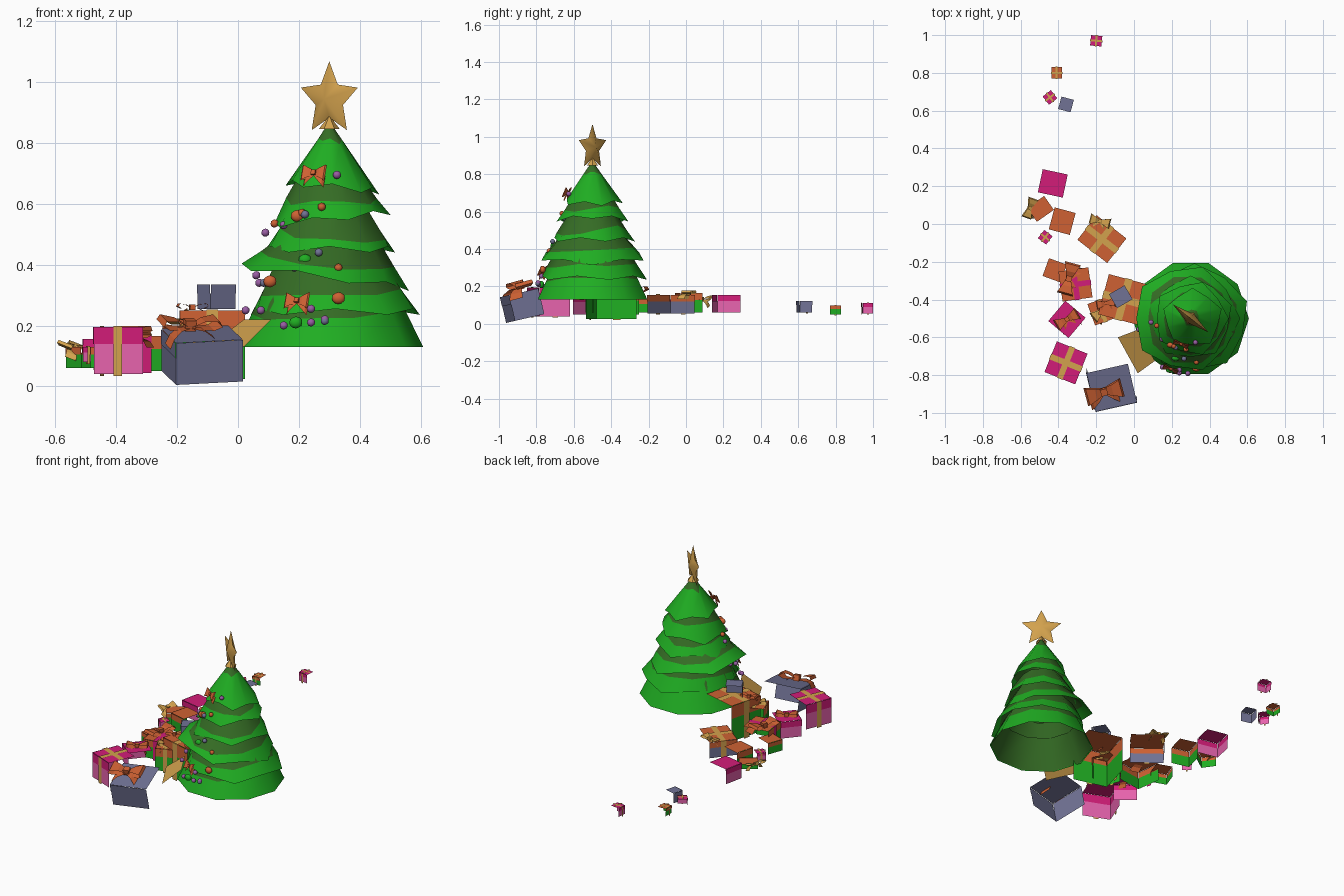
import bpy, bmesh, math, random
from mathutils import Matrix, Vector

if "Cube" in bpy.data.objects:
    bpy.data.objects.remove(bpy.data.objects["Cube"])
random.seed(4)

COL = {
    'dark_green': (.035, .15, .018), 'bright_green': (.014, .42, .016), 'gold': (.65, .36, .075),
    'orange': (.62, .12, .033), 'slate': (.165, .17, .30), 'magenta': (.65, .012, .19),
    'pink': (.80, .125, .42), 'purple': (.32, .11, .37)}
NAMES = list(COL)
MATS = []
for n, c in COL.items():
    m = bpy.data.materials.new(n)
    m.diffuse_color = (*c, 1)
    m.use_nodes = True
    m.node_tree.nodes["Principled BSDF"].inputs["Base Color"].default_value = m.diffuse_color
    MATS.append(m)


class Part:
    """Collects quads and polygons with a colour name, then makes one object."""
    def __init__(self):
        self.v, self.f, self.c = [], [], []

    def poly(self, pts, col):
        i = len(self.v)
        self.v += [tuple(p) for p in pts]
        self.f.append(range(i, i + len(pts)))
        self.c.append(NAMES.index(col))

    def make(self, name, matrix=Matrix(), smooth=False):
        me = bpy.data.meshes.new(name)
        me.from_pydata(self.v, [], [list(f) for f in self.f])
        used = sorted(set(self.c))
        for u in used:
            me.materials.append(MATS[u])
        for p, c in zip(me.polygons, self.c):
            p.material_index = used.index(c)
        if smooth:
            bm = bmesh.new()
            bm.from_mesh(me)
            bmesh.ops.remove_doubles(bm, verts=bm.verts, dist=1e-5)
            bm.to_mesh(me)
            bm.free()
            me.shade_smooth()
            me.set_sharp_from_angle(angle=math.radians(85))
        ob = bpy.data.objects.new(name, me)
        bpy.context.collection.objects.link(ob)
        ob.matrix_world = matrix
        return ob


# ---------- tree: tilted, ragged skirts ----------
TX, TY = .30, -.50
N = 10
# bottom z, bottom radius, top z, top radius, x shift, tilt (left side up)
TIERS = [(.13, .308, .31, .22, 0, 0), (.245, .28, .40, .19, .02, .00),
         (.36, .275, .50, .15, -.025, .05), (.45, .215, .60, .12, 0, .0),
         (.55, .19, .72, .085, 0, -.03), (.655, .15, .865, .004, .01, .02)]
for ti, (zb, rb, zt, rt, dx, tilt) in enumerate(TIERS):
    part = Part()
    rings = []
    for level in range(3):
        ring = []
        for i in range(N):
            a = 2 * math.pi * (i + .5 * (ti % 2)) / N
            t = level / 2
            if level == 1:   # uneven edge of the bright rim, higher share of dark at the front
                front = max(0, math.cos(a + 1.1)) if ti in (2, 3, 4) else 0
                t = (.42 if ti == 0 else .30 if ti == 5 else .58) + .2 * front + random.uniform(-.1, .1)
            r = rt + (rb - rt) * t
            z = zt + (zb - zt) * t
            if level == 2 and ti:
                r += .012 * (-1) ** i
                z -= .010 * (-1) ** i
            x = r * math.cos(a)
            ring.append((TX + dx * t + x, TY + r * math.sin(a), z - tilt * x / max(rb, .1) * .7 * t))
        rings.append(ring)
    for k in range(2):
        for i in range(N):
            j = (i + 1) % N
            part.poly([rings[k + 1][i], rings[k + 1][j], rings[k][j], rings[k][i]],
                      'bright_green' if k else 'dark_green')
    part.make('tree_tier_%d' % (ti + 1), smooth=True)

# dark lining of the lowest skirt
lining = Part()
for i in range(N):
    a, b = 2 * math.pi * i / N, 2 * math.pi * (i + 1) / N
    ring = [(TX + r * math.cos(q), TY + r * math.sin(q), z)
            for r, z, q in ((.214, .308, a), (.214, .308, b), (.302, .131, b), (.302, .131, a))]
    lining.poly(ring, 'dark_green')
lining.make('skirt_lining', smooth=True)

# ---------- star with a small socket ----------
star = Part()
rim = [Vector((r * math.sin(k * math.pi / 5), 0, r * math.cos(k * math.pi / 5)))
       for k in range(10) for r in [(.125, .06)[k % 2]]]
for k in range(10):
    a, b = rim[k], rim[(k + 1) % 10]
    star.poly([(0, -.028, 0), b, a], 'gold')
    star.poly([(0, .028, 0), a, b], 'gold')
star.make('star', Matrix.Translation((TX, TY, .943)) @ Matrix.Rotation(math.radians(-38), 4, 'Z'), True)
sock = Part()
for k in range(6):
    a, b = k * math.pi / 3, (k + 1) * math.pi / 3
    sock.poly([(TX + .035 * math.cos(a), TY + .035 * math.sin(a), .845),
               (TX + .035 * math.cos(b), TY + .035 * math.sin(b), .845), (TX, TY, .89)], 'gold')
sock.make('star_socket')


# ---------- bows: two loops, two tails, a knot ----------
def bow(name, loc, s, col, rot=0, lean=0, w=.34, tall=.6):
    p = Part()
    w *= s
    for sx in (-1, 1):
        path = [(0, .1, .5), (.45, .5, .9), (.9, .6, 1.4), (1, .3, 1.5), (.75, .05, 1.2), (0, .02, .5)]
        tail = [(0, .08, .5), (.4, .06, .8), (.7, -.25, 1), (.85, -.75, 1.1)]
        for line, dy in ((path, 0), (tail, -.7)):
            for (x0, z0, w0), (x1, z1, w1) in zip(line, line[1:]):
                y0, y1, z0, z1 = dy * x0 * s, dy * x1 * s, z0 * tall, z1 * tall
                p.poly([(sx * x0 * s, y0 - w * w0, z0 * s), (sx * x1 * s, y1 - w * w1, z1 * s),
                        (sx * x1 * s, y1 + w * w1, z1 * s), (sx * x0 * s, y0 + w * w0, z0 * s)], col)
    k = .18 * s
    c = [Vector((x, y, z + k * .7)) for z in (-k, k) for x, y in ((-k, -k), (k, -k), (k, k), (-k, k))]
    for f in ((0, 1, 5, 4), (1, 2, 6, 5), (2, 3, 7, 6), (3, 0, 4, 7), (4, 5, 6, 7), (3, 2, 1, 0)):
        p.poly([c[i] for i in f], col)
    p.make(name, Matrix.Translation(loc) @ Matrix.Rotation(math.radians(rot), 4, 'Z')
           @ Matrix.Rotation(math.radians(lean), 4, 'X'))


# ---------- gifts: open at the bottom and at the far sides ----------
def gift(name, x, y, z0, z1, sx, sy, rot, lid, body, ribbon=None, tilt=0):
    p = Part()
    hx, hy, h = sx / 2, sy / 2, z1 - z0
    p.poly([(-hx, -hy, h), (hx, -hy, h), (hx, hy, h), (-hx, hy, h)], lid)
    w, e = .045 * (sx + sy), .003
    for k in range(4):
        a = k * math.pi / 2
        n = Vector((round(math.cos(a)), round(math.sin(a)), 0))
        t = Vector((-n.y, n.x, 0))
        d, q = (hx, hy) if k % 2 == 0 else (hy, hx)
        wa = a + math.radians(rot)
        if -.7 * math.cos(wa) - .72 * math.sin(wa) <= 0:
            continue
        up = Vector((0, 0, 1))
        for b0, b1, off, col in ((0, .64 * h, 0, body), (.64 * h, h, .002, lid)):
            o = n * (d + off)
            p.poly([o - t * q + up * b0, o + t * q + up * b0, o + t * q + up * b1, o - t * q + up * b1], col)
        if ribbon:
            o = n * (d + 2 * e)
            p.poly([o - t * w - up * .006, o + t * w - up * .006,
                    o + t * w + up * (h + e), o - t * w + up * (h + e)], ribbon)
    if ribbon:
        for ax, ay, zz in ((hx + e, w, h + e), (w, hy + e, h + e + .001)):
            p.poly([(-ax, -ay, zz), (ax, -ay, zz), (ax, ay, zz), (-ax, ay, zz)], ribbon)
    p.make(name, Matrix.Translation((x, y, z0)) @ Matrix.Rotation(math.radians(tilt), 4, 'X')
           @ Matrix.Rotation(math.radians(rot), 4, 'Z'))


M, O, S, OS = ('magenta', 'pink'), ('orange', 'bright_green'), ('slate', 'slate'), ('orange', 'slate')
G = 'gold'
GIFTS = [  # x, y, z0, z1, width, depth, turn, colours, ribbon, tilt
    (-.20, .97, .056, .11, .06, .055, -5, M, G, 0),
    (-.41, .80, .05, .097, .055, .06, 0, O, G, 0),
    (-.445, .67, .06, .112, .055, .055, 38, M, G, 0),
    (-.36, .633, .06, .122, .068, .068, -15, S, None, 0),
    (-.43, .215, .06, .155, .135, .125, -12, M, None, 0),
    (-.495, .08, .06, .13, .11, .09, 35, O, None, 0),
    (-.38, .015, .06, .165, .115, .12, -15, O, None, 0),
    (-.47, -.07, .08, .13, .055, .055, -38, M, G, 0),
    (-.17, -.08, .056, .155, .20, .165, -38, OS, G, 0),
    (-.31, -.32, .05, .165, .16, .16, 8, O, 'magenta', 0),
    (-.42, -.245, .06, .13, .10, .10, -20, O, None, 0),
    (-.055, -.40, .025, .25, .22, .22, -15, O, G, 0),
    (-.17, -.46, .06, .20, .12, .12, 20, O, G, 0),
    (-.07, -.385, .254, .335, .095, .085, 30, S, None, 0),
    (-.355, -.505, .05, .155, .14, .14, -40, M, None, 0),
    (-.36, -.735, .04, .195, .175, .175, -22, M, G, 0),
    (-.118, -.835, .034, .175, .225, .215, 13, S, None, 13)]
for i, (x, y, z0, z1, sx, sy, r, (lid, body), rib, tl) in enumerate(GIFTS):
    gift('gift_%02d' % (i + 1), x, y, z0, z1, sx, sy, r, lid, body, rib, tl)

# loose gold lid leaning against the tree
lid = Part()
lid.poly([(-.085, -.60, .14), (.02, -.79, .13), (.11, -.725, .22), (.02, -.56, .22)], 'gold')
lid.make('gold_lid')

# gift bows
for i, (loc, s, col, r, ln) in enumerate([
        ((-.16, -.885, .19), .10, 'orange', 15, 15), ((-.355, -.505, .157), .065, 'orange', 30, 0),
        ((-.345, -.29, .168), .085, 'orange', 75, 0), ((-.18, .015, .158), .055, 'gold', -15, 0),
        ((-.555, .085, .125), .055, 'gold', 70, 20), ((-.17, -.46, .202), .06, 'gold', 40, 0),
        ((-.15, -.42, .254), .05, 'orange', 10, 0)]):
    bow('gift_bow_%d' % (i + 1), loc, s, col, r, ln)


# ---------- ornaments on the front left of the tree ----------
def on_tree(x, z, out=.012):
    r = .354 - .34 * z + out
    return Vector((x, TY - math.sqrt(max(r * r - (x - TX) ** 2, .0004)), z))


def ball(name, loc, r, col, squash=1):
    bm = bmesh.new()
    bmesh.ops.create_icosphere(bm, subdivisions=2, radius=r)
    me = bpy.data.meshes.new(name)
    bm.to_mesh(me)
    bm.free()
    me.shade_smooth()
    me.materials.append(MATS[NAMES.index(col)])
    ob = bpy.data.objects.new(name, me)
    bpy.context.collection.objects.link(ob)
    ob.location = loc
    ob.scale = (1, .7 if squash != 1 else 1, squash)


BAUBLES = {
    'purple': [(.325, .695), (.15, .53), (.09, .505), (.185, .39), (.06, .365), (.07, .34), (.24, .255),
               (.285, .22), (.24, .21), (.15, .20), (.075, .25), (.025, .25)],
    'orange': [(.275, .59), (.12, .535), (.33, .39), (.21, .57)],
    'slate': [(.22, .565), (.265, .44), (.285, .215), (.085, .34)]}
for col, spots in BAUBLES.items():
    for i, (x, z) in enumerate(spots):
        ball('%s_bauble_%d' % (col, i + 1), on_tree(x, z), .0135, col)
for i, (x, z, col) in enumerate([(.195, .56, 'orange'), (.105, .345, 'orange'), (.33, .29, 'orange'),
                                 (.22, .415, 'bright_green'), (.19, .21, 'bright_green')]):
    ball('hanging_ornament_%d' % (i + 1), on_tree(x, z), .022, col, .9)
for i, (x, z) in enumerate([(.25, .70), (.195, .28)]):   # tree bows lie face-on to the skirts
    p = on_tree(x, z, .025)
    bow('tree_bow_%d' % (i + 1), p, .042, 'orange',
        math.degrees(math.atan2(p.y - TY, p.x - TX)) + 90, 65, .45, .4)
